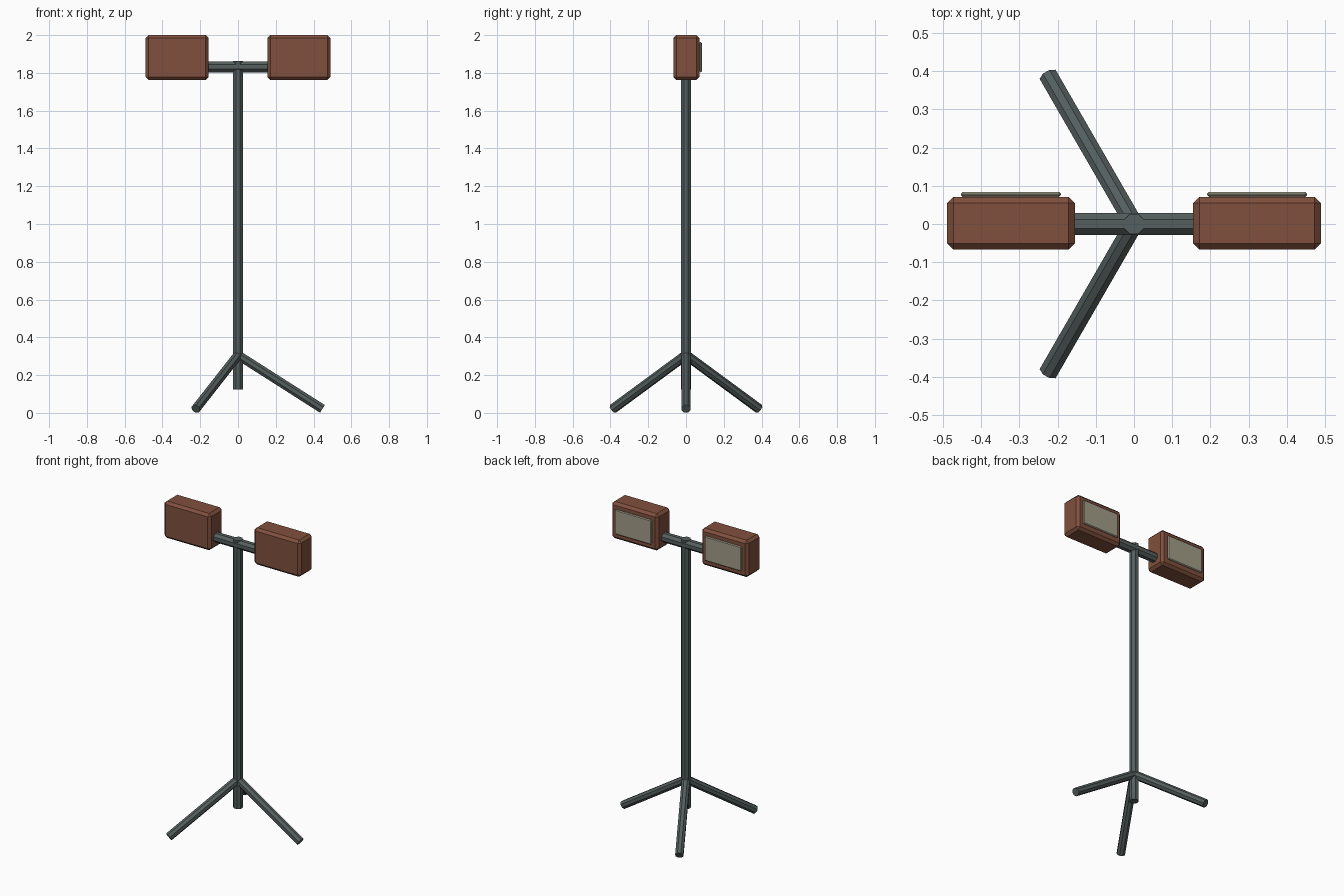
import bpy, bmesh, math
from mathutils import Vector, Matrix

if "Cube" in bpy.data.objects:
    bpy.data.objects.remove(bpy.data.objects["Cube"])


def material(name, rgb):
    m = bpy.data.materials.new(name)
    m.diffuse_color = (*rgb, 1)
    m.use_nodes = True
    m.node_tree.nodes["Principled BSDF"].inputs["Base Color"].default_value = m.diffuse_color
    return m


METAL = material("dark grey metal", (0.09, 0.114, 0.112))
BROWN = material("rust brown", (0.216, 0.08, 0.048))
GLASS = material("pale lamp glass", (0.36, 0.34, 0.25))


def finish(bm, name, mat):
    me = bpy.data.meshes.new(name)
    bm.to_mesh(me)
    bm.free()
    me.materials.append(mat)
    ob = bpy.data.objects.new(name, me)
    bpy.context.collection.objects.link(ob)
    return ob


def tube(name, a, b, r, sides=8):
    a, b = Vector(a), Vector(b)
    d = b - a
    bm = bmesh.new()
    bmesh.ops.create_cone(bm, cap_ends=True, segments=sides, radius1=r, radius2=r, depth=d.length)
    # half-step turn puts flat sides on the axes
    bm.transform(Matrix.Translation((a + b) / 2) @ d.to_track_quat('Z', 'Y').to_matrix().to_4x4()
                 @ Matrix.Rotation(math.pi / sides, 4, 'Z'))
    return finish(bm, name, METAL)


def box(name, centre, size, bevel, mat):
    bm = bmesh.new()
    bmesh.ops.create_cube(bm, size=1)
    bm.transform(Matrix.Translation(centre) @ Matrix.Diagonal((*size, 1)))
    bmesh.ops.bevel(bm, geom=bm.edges[:], offset=bevel, segments=1, affect='EDGES')
    return finish(bm, name, mat)


# Mast and crossbar
tube("mast", (0, 0, 0.125), (0, 0, 1.863), 0.029)
tube("crossbar", (-0.30, 0, 1.832), (0.30, 0, 1.832), 0.031)

# Three tripod legs
for i in range(3):
    t = i * math.tau / 3
    tube(f"leg_{i + 1}", (0, 0, 0.306),
         (0.447 * math.cos(t), 0.447 * math.sin(t), 0.0213), 0.026)

# Two lamp heads with glass on the back side
for side, s in (("left", -1), ("right", 1)):
    box(f"{side}_lamp_housing", (s * 0.322, 0.002, 1.881), (0.334, 0.138, 0.238), 0.016, BROWN)
    box(f"{side}_lamp_glass", (s * 0.322, 0.0775, 1.883), (0.262, 0.013, 0.16), 0.005, GLASS)
